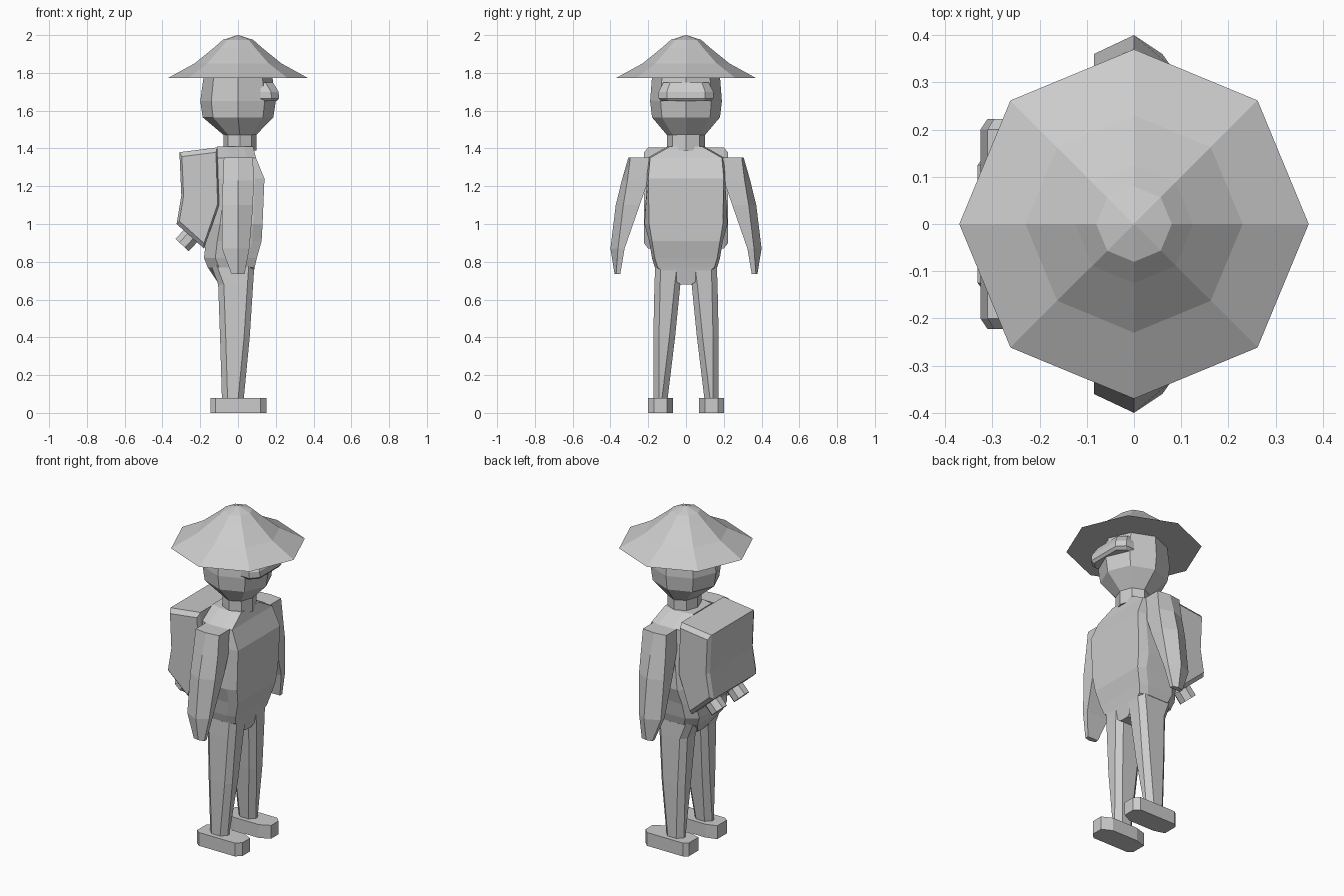
import bpy, bmesh, math
from mathutils import Vector

if "Cube" in bpy.data.objects:
    bpy.data.objects.remove(bpy.data.objects["Cube"], do_unlink=True)

grey = bpy.data.materials.new("plain_grey")
grey.use_nodes = True
grey.diffuse_color = (0.6, 0.6, 0.6, 1)
grey.node_tree.nodes["Principled BSDF"].inputs["Base Color"].default_value = (0.6, 0.6, 0.6, 1)


def loft(name, rings, side=1):
    """Join rings of points with flat faces and close both ends; side=-1 mirrors in y."""
    bm = bmesh.new()
    loops = [[bm.verts.new((x, y * side, z)) for x, y, z in ring] for ring in rings]
    n = len(loops[0])
    for a, b in zip(loops, loops[1:]):
        for i in range(n):
            j = (i + 1) % n
            bm.faces.new((a[i], a[j], b[j], b[i]))
    bm.faces.new(loops[0])
    bm.faces.new(loops[-1])
    bmesh.ops.remove_doubles(bm, verts=bm.verts, dist=0.0005)
    bmesh.ops.recalc_face_normals(bm, faces=bm.faces)
    mesh = bpy.data.meshes.new(name)
    bm.to_mesh(mesh)
    bm.free()
    mesh.materials.append(grey)
    ob = bpy.data.objects.new(name, mesh)
    bpy.context.collection.objects.link(ob)
    return ob


def octagon(rx, ry, z, cx=0.0):
    return [(cx + rx * math.cos(i * math.pi / 4), ry * math.sin(i * math.pi / 4), z)
            for i in range(8)]


# Wide conical hat, flat underneath
loft("hat", [octagon(r, r, z) for r, z in
             [(0.37, 1.773), (0.23, 1.85), (0.125, 1.935), (0.08, 1.975), (0.002, 2.0)]])

# Head and neck
loft("head", [octagon(rx, ry, z, cx) for rx, ry, z, cx in
              [(0.085, 0.1, 1.47, 0.01), (0.187, 0.18, 1.565, 0), (0.2, 0.19, 1.65, 0),
               (0.182, 0.18, 1.78, 0)]])
loft("neck", [octagon(0.088, 0.1, z, 0.01) for z in (1.39, 1.475)])


# Goggle band wrapped around the face
def goggle_ring(x, y, z):
    return [(0.12, -y, z), (x - 0.04, -y, z), (x, -y * 0.7, z),
            (x, y * 0.7, z), (x - 0.04, y, z), (0.12, y, z)]


loft("goggles", [goggle_ring(*r) for r in
                 [(0.205, 0.13, 1.65), (0.217, 0.145, 1.665),
                  (0.215, 0.145, 1.70), (0.185, 0.12, 1.75)]])


# Torso, from crotch to collar: front x, front half width, side half width, back x, back half width
def torso_ring(z, xf, yf, ys, xb, yb):
    half = [(xf, yf), (xf - 0.05, ys), (xb + 0.06, ys), (xb, yb)]
    return [(x, y, z) for x, y in half] + [(x, -y, z) for x, y in reversed(half)]


loft("torso", [torso_ring(*r) for r in
               [(0.68, 0.07, 0.03, 0.035, -0.10, 0.03),
                (0.77, 0.088, 0.15, 0.165, -0.16, 0.12),
                (0.82, 0.10, 0.165, 0.18, -0.18, 0.13),
                (0.91, 0.125, 0.18, 0.195, -0.17, 0.15),
                (1.00, 0.13, 0.195, 0.22, -0.155, 0.16),
                (1.24, 0.14, 0.20, 0.207, -0.125, 0.18),
                (1.35, 0.095, 0.19, 0.205, -0.115, 0.18),
                (1.41, 0.08, 0.085, 0.10, -0.11, 0.085)]])


# Limb section: inner edge flat, outer edge pointed
def arm_ring(z, x0, x1, yi, yo, point):
    return [(x0, yi, z), (x1, yi, z), (x1, yo - point, z), (0, yo, z), (x0, yo - point, z)]


def leg_ring(z, x0, x1, yi, yo):
    c = 0.03
    return [(x0, yi + c, z), (x0 + c, yi, z), (x1 - c, yi, z), (x1, yi + c, z),
            (x1, yo - c, z), (x1 - c, yo, z), (x0 + c, yo, z), (x0, yo - c, z)]


# Foot outline with clipped corners
foot = [(-0.145, 0.09), (-0.08, 0.07), (0.09, 0.07), (0.15, 0.10),
        (0.15, 0.17), (0.12, 0.2), (-0.12, 0.2), (-0.145, 0.18)]

# Arms, legs, feet and pack nozzles on both sides
for label, side in (("front", -1), ("back", 1)):
    loft(label + "_arm", [arm_ring(*r) for r in
                          [(1.352, -0.075, 0.08, 0.17, 0.305, 0.01),
                           (1.23, -0.08, 0.082, 0.20, 0.34, 0.03),
                           (1.10, -0.085, 0.08, 0.245, 0.372, 0.04),
                           (0.87, -0.085, 0.06, 0.325, 0.40, 0.04),
                           (0.735, -0.035, 0.035, 0.348, 0.378, 0.008)]], side)
    loft(label + "_leg", [leg_ring(*r) for r in
                          [(0.80, -0.15, 0.088, 0.015, 0.162),
                           (0.68, -0.105, 0.08, 0.03, 0.167),
                           (0.40, -0.095, 0.062, 0.058, 0.173),
                           (0.07, -0.085, 0.03, 0.098, 0.172)]], side)
    loft(label + "_foot", [[(x, y, z) for x, y in foot] for z in (0, 0.08)], side)

    # Nozzle points down and back from the sloping underside of the pack
    axis = Vector((-0.68, 0, -0.73))
    across = Vector((-0.73, 0, 0.68))
    rings = []
    for d in (-0.06, 0.05):
        centre = Vector((-0.262, 0.105, 0.925)) + axis * d
        rings.append([tuple(centre + across * 0.052 * math.cos(a) + Vector((0, 0.052 * math.sin(a), 0)))
                      for a in [(i + 0.5) * math.pi / 4 for i in range(8)]])
    loft(label + "_nozzle", rings, side)


# Backpack: side profile swept across y, with narrowed ends
profile = [(-0.11, 1.405), (-0.31, 1.38), (-0.30, 1.15), (-0.325, 1.0), (-0.18, 0.87), (-0.10, 1.1)]


def pack_ring(y, inset):
    cx, cz = -0.18, 1.15
    return [(cx + (x - cx) * inset, y, cz + (z - cz) * inset) for x, z in profile]


loft("backpack", [pack_ring(-0.222, 0.9), pack_ring(-0.2, 1.0),
                  pack_ring(0.2, 1.0), pack_ring(0.222, 0.9)])
